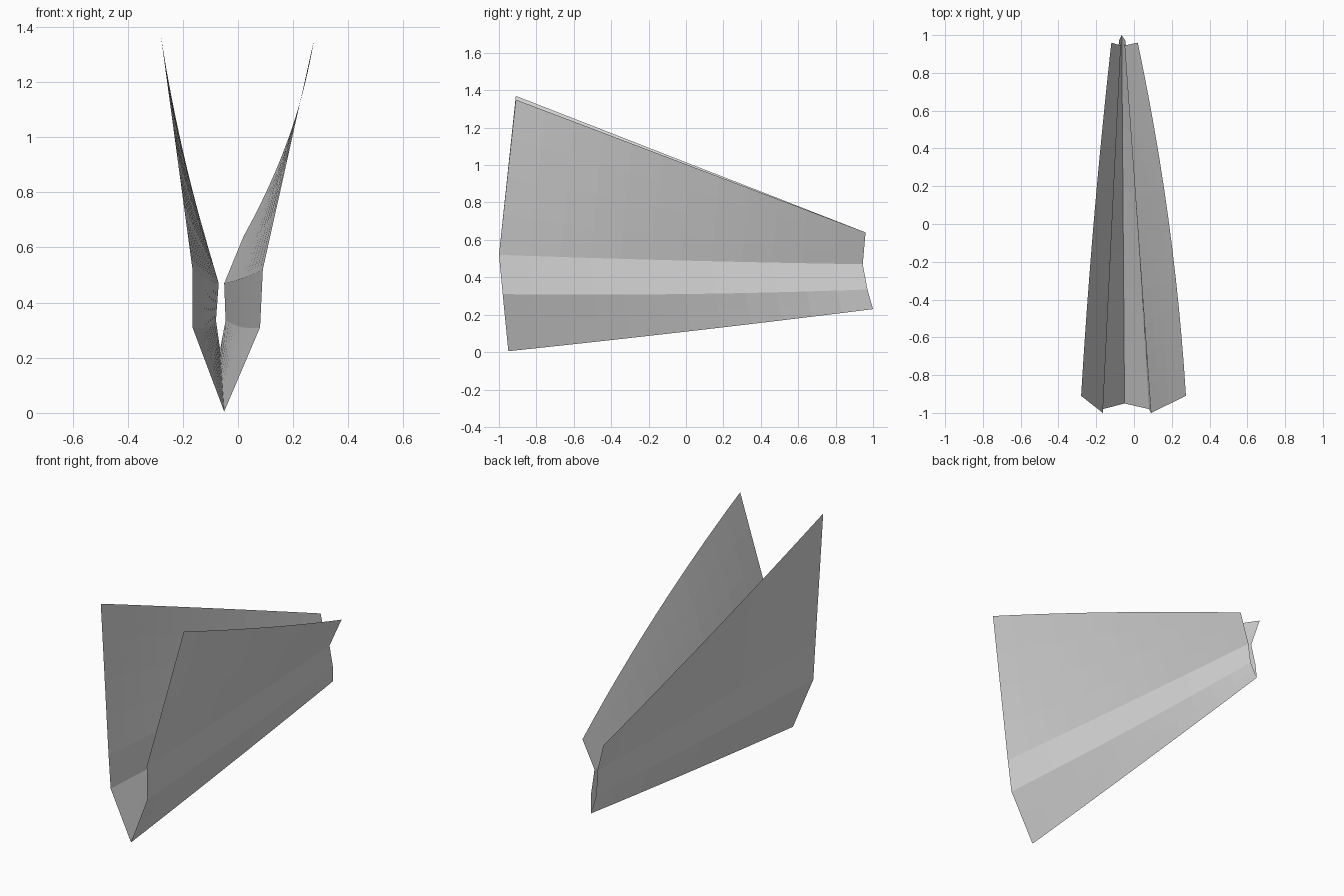
import bpy
import bmesh
from mathutils import Vector

cube = bpy.data.objects.get("Cube")
if cube:
    bpy.data.objects.remove(cube, do_unlink=True)

# Plain paper grey
paper = bpy.data.materials.new("paper_grey")
paper.use_nodes = True
colour = (0.7, 0.7, 0.7, 1)
paper.diffuse_color = colour
paper.node_tree.nodes["Principled BSDF"].inputs["Base Color"].default_value = colour

# Fold lines: front end, back end, sideways bow, upward bow
keel = ((-0.05, -0.95, 0.005), (-0.065, 1.0, 0.23), 0, -0.005)
left_folds = [
    ((0.08, -0.98, 0.31), (-0.045, 0.97, 0.335), 0, -0.012),
    ((0.09, -1.0, 0.52), (-0.05, 0.945, 0.47), 0, -0.005),
    ((0.275, -0.91, 1.35), (0.02, 0.96, 0.64), 0.035, 0),
]
right_folds = [
    ((-0.165, -0.98, 0.31), (-0.08, 0.97, 0.335), 0, -0.012),
    ((-0.165, -1.0, 0.52), (-0.07, 0.945, 0.47), 0, -0.005),
    ((-0.28, -0.91, 1.37), (-0.12, 0.96, 0.64), -0.012, 0),
]
STATIONS = 12


def fold_point(fold, t):
    """Point at fraction t of a gently bowed fold line."""
    front, back, side, up = fold
    bow = 4 * t * (1 - t)
    return Vector(front).lerp(Vector(back), t) + Vector((side, 0, up)) * bow


def make_panel(name, lower, upper, rows, flip):
    """Thin sheet stretched between two fold lines."""
    bm = bmesh.new()
    grid = []
    for i in range(STATIONS + 1):
        t = i / STATIONS
        a, b = fold_point(lower, t), fold_point(upper, t)
        grid.append([bm.verts.new(a.lerp(b, r / rows)) for r in range(rows + 1)])
    for near, far in zip(grid, grid[1:]):
        for r in range(rows):
            quad = [near[r], far[r], far[r + 1], near[r + 1]]
            bm.faces.new(quad[::-1] if flip else quad)
    mesh = bpy.data.meshes.new(name)
    bm.to_mesh(mesh)
    bm.free()
    mesh.materials.append(paper)
    obj = bpy.data.objects.new(name, mesh)
    bpy.context.collection.objects.link(obj)


# Each side: lower keel panel, upright band and tall wing
for side, folds, flip in (("left", left_folds, False), ("right", right_folds, True)):
    lines = [keel] + folds
    for part, rows, lower, upper in zip(
            ("keel_panel", "band", "wing"), (2, 1, 4), lines, lines[1:]):
        make_panel(side + "_" + part, lower, upper, rows, flip)
